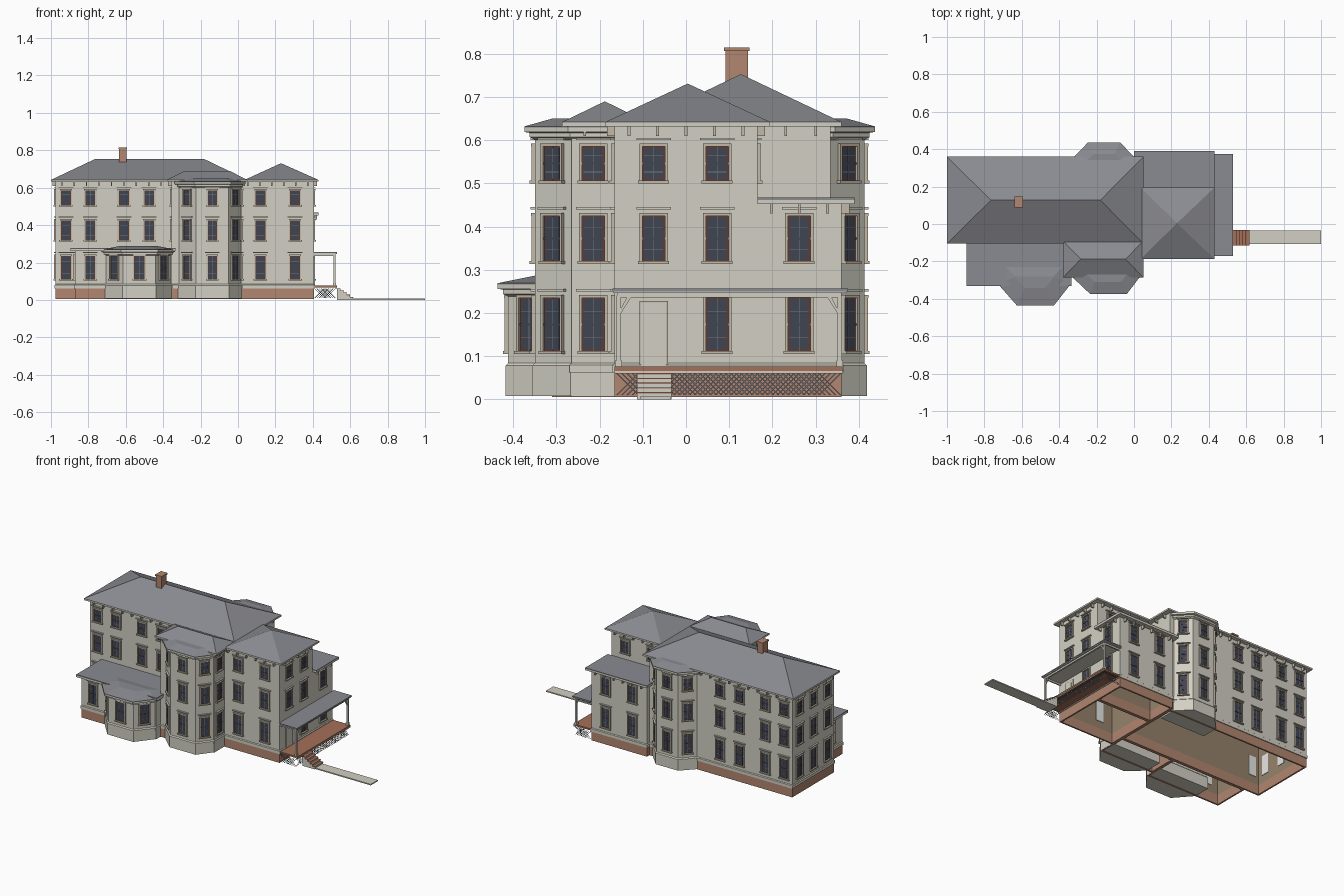
import bpy, bmesh, math
from mathutils import Vector

cube = bpy.data.objects.get("Cube")
if cube:
    bpy.data.objects.remove(cube)

# Colours
def material(name, rgb):
    m = bpy.data.materials.new(name)
    m.use_nodes = True
    c = [((v / 255 + 0.055) / 1.055) ** 2.4 for v in rgb] + [1]
    m.diffuse_color = c
    m.node_tree.nodes["Principled BSDF"].inputs["Base Color"].default_value = c
    return m

WALL, ROOF, BRICK, GLASS, SASH, BAR, INNER, WOOD, PALE, TRIM = range(10)
MATS = [material("cream siding", (210, 208, 195)), material("slate roof", (138, 139, 145)),
        material("brick", (178, 134, 112)), material("dark glass", (64, 69, 81)),
        material("dark red sash", (98, 58, 50)), material("grey glazing bar", (118, 122, 128)),
        material("brown interior", (150, 130, 108)), material("porch wood", (165, 112, 88)),
        material("white shade", (245, 245, 242)), material("beige trim", (196, 186, 168))]

# Helpers
def finish(name, bm, normals=True):
    if normals:
        bmesh.ops.recalc_face_normals(bm, faces=bm.faces)
    me = bpy.data.meshes.new(name)
    bm.to_mesh(me)
    bm.free()
    for m in MATS:
        me.materials.append(m)
    ob = bpy.data.objects.new(name, me)
    bpy.context.collection.objects.link(ob)
    return ob

def add_box(bm, lo, hi, mat):
    vs = [bm.verts.new((x, y, z)) for z in (lo[2], hi[2])
          for x, y in ((lo[0], lo[1]), (hi[0], lo[1]), (hi[0], hi[1]), (lo[0], hi[1]))]
    faces = [vs[3::-1], vs[4:]] + [[vs[i], vs[(i + 1) % 4], vs[(i + 1) % 4 + 4], vs[i + 4]] for i in range(4)]
    for f in faces:
        bm.faces.new(f).material_index = mat

def boxes(name, items):
    bm = bmesh.new()
    for lo, hi, mat in items:
        add_box(bm, lo, hi, mat)
    return finish(name, bm)

def loft(name, rings, mat, top=True, bottom=True):
    bm = bmesh.new()
    loops = [[bm.verts.new((x, y, z)) for x, y in pts] for pts, z in rings]
    n = len(loops[0])
    for a, b in zip(loops, loops[1:]):
        for i in range(n):
            bm.faces.new((a[i], a[(i + 1) % n], b[(i + 1) % n], b[i]))
    if top:
        bm.faces.new(loops[-1])
    if bottom:
        bm.faces.new(loops[0][::-1])
    bmesh.ops.remove_doubles(bm, verts=bm.verts, dist=0.0001)
    for f in bm.faces:
        f.material_index = mat
    return finish(name, bm)

def offset(poly, d):
    out = []
    for i, p in enumerate(poly):
        e = [Vector(p) - Vector(poly[i - 1]), Vector(poly[(i + 1) % len(poly)]) - Vector(p)]
        n1, n2 = [Vector((v.y, -v.x)).normalized() for v in e]
        out.append(tuple(Vector(p) + (n1 + n2) * d / (1 + n1.dot(n2))))
    return out

def rect(x0, x1, y0, y1):
    return [(x0, y0), (x1, y0), (x1, y1), (x0, y1)]

# Windows: one shared mesh per size, local front faces -y
cache = {}
def window(x, y, angle, z0, z1, w=0.052):
    key = (round(z1 - z0, 3), w)
    if key not in cache:
        h, a = z1 - z0, w / 2
        parts = [((-a, -.002, 0), (a, 0, h), SASH),
                 ((-a + .004, -.003, .003), (a - .004, 0, h - .003), GLASS),
                 ((-a, -.005, h / 2 - .002), (a, 0, h / 2 + .002), GLASS),
                 ((-.0008, -.004, 0), (.0008, 0, h), BAR),
                 ((-a - .007, -.009, h), (a + .007, 0, h + .007), TRIM),
                 ((-a - .01, -.012, -.007), (a + .01, 0, 0), TRIM),
                 ((-a - .014, -.010, h + .015), (a + .014, 0, h + .020), WALL),
                 ((-a, .009, 0), (a, .013, h), PALE)]
        for s in (-1, 1):
            xs = sorted((s * a, s * (a + .007)))
            parts.append(((xs[0], -.008, 0), (xs[1], 0, h), TRIM))
            zc = h * (.5 + s * .25)
            parts.append(((-a + .004, -.004, zc - .0008), (a - .004, 0, zc + .0008), BAR))
        ob = boxes("window", parts)
        cache[key] = ob.data
    else:
        ob = bpy.data.objects.new("window", cache[key])
        bpy.context.collection.objects.link(ob)
    ob.location = (x, y, z0)
    ob.rotation_euler.z = angle + math.pi / 2

FLOORS = {1: (.112, .235), 2: (.32, .425), 3: (.507, .585)}
EAST, NORTH, WEST, SOUTH = 0, math.pi / 2, math.pi, -math.pi / 2

def windows(spots, angle, floors, w=0.052):
    for x, y in spots:
        for f in floors:
            window(x, y, angle, *FLOORS[f], w)

# Rectangular blocks: hollow brick base, siding, interior lining, eave and brackets
def block(name, x0, x1, y0, y1, top, eaves, fringe=True):
    r = rect(x0, x1, y0, y1)
    inner = offset(r, -.01)
    loft(name + "_foundation", [(inner, .065), (inner, .005), (r, .005), (r, .065)], BRICK, False, False)
    loft(name + "_walls", [(r, .065), (r, top)], WALL, True, False)
    loft(name + "_lining", [(inner, .065), (inner, top - .02)], INNER, True, False)
    skirt = offset(r, .005)
    loft(name + "_water_table", [(r, .062), (skirt, .062), (skirt, .08), (r, .084)], WALL, False, False)
    loft(name + "_eave", [(eaves, top - .003), (eaves, top + .007)], WALL)
    if not fringe:
        return
    items = []
    for sx0, sx1, sy0, sy1, along in ((x0, x1, y0 - .018, y0, 0), (x0, x1, y1, y1 + .018, 0),
                                      (x0 - .018, x0, y0, y1, 1), (x1, x1 + .018, y0, y1, 1)):
        length = (sy1 - sy0) if along else (sx1 - sx0)
        n = max(2, round(length / .065))
        for i in range(n):
            t = (i + .5) * length / n
            lo = (sx0, sy0 + t - .003) if along else (sx0 + t - .003, sy0)
            hi = (sx1, sy0 + t + .003) if along else (sx0 + t + .003, sy1)
            items.append(((*lo, top - .025), (*hi, top), TRIM))
    boxes(name + "_brackets", items)

main_eave, tower_eave = rect(-1, .05, -.105, .36), rect(-.38, .05, -.287, -.09)
wing_eave, rear_eave = rect(.035, .43, -.187, .195), rect(0, .43, .165, .39)
low_eave = rect(-.895, -.335, -.332, -.07)
block("main_house", -.975, .02, -.08, .335, .635, main_eave)
block("front_tower", -.355, .02, -.265, -.08, .635, tower_eave)
block("side_wing", .02, .405, -.165, .165, .635, wing_eave)
block("rear_wing", .02, .405, .165, .36, .455, rear_eave)
block("front_annex", -.872, -.355, -.31, -.08, .265, low_eave, False)

# Roofs
def hip(name, eave, xa, xb, y, z):
    loft(name, [(eave, .642), ([(xa, y), (xb, y), (xb, y), (xa, y)], z)], ROOF, False)

hip("main_roof", main_eave, -.765, -.18, .127, .753)
hip("tower_roof", tower_eave, -.285, -.045, -.188, .69)
hip("side_wing_roof", wing_eave, .23, .23, .004, .731)
loft("rear_wing_roof", [(rear_eave, .462), (rear_eave, .467)], ROOF)
loft("annex_roof", [(low_eave, .272), (low_eave, .278)], ROOF)

# Polygonal bays
def bay(name, xs, y_wall, y_front, top, rise, inset, floors, w):
    s = 1 if y_front > y_wall else -1
    back = y_wall - s * .1
    p = [(xs[0], back), (xs[0], y_wall), (xs[1], y_front), (xs[2], y_front), (xs[3], y_wall), (xs[3], back)]
    if s > 0:
        p.reverse()
    base, mould, eave = offset(p, .006), offset(p, .012), offset(p, .024)
    loft(name + "_walls", [(p, .01), (p, top)], WALL)
    loft(name + "_base", [(base, .008), (base, .078), (p, .084)], WALL)
    loft(name + "_cornice", [(p, top - .024), (mould, top - .018), (mould, top - .008), (eave, top - .006),
                             (eave, top + .004)], WALL)
    loft(name + "_roof", [(eave, top + .004), (eave, top + .007), (offset(p, -inset), top + rise)], ROOF)
    for a, b in zip(p[1:4], p[2:5]):
        ang = math.atan2(a[0] - b[0], b[1] - a[1])
        windows([((a[0] + b[0]) / 2, (a[1] + b[1]) / 2)], ang, floors, w)

bay("tower_bay", (-.315, -.225, -.05, .015), -.265, -.35, .625, .025, .04, (1, 2, 3), .048)
bay("rear_bay", (-.31, -.235, -.085, -.01), .335, .413, .625, .025, .04, (1, 2, 3), .048)
bay("annex_bay", (-.705, -.615, -.44, -.36), -.31, -.412, .262, .026, .07, (1,), .055)

# Window rows
columns = (-.92, -.79, -.61, -.475)
windows([(x, -.08) for x in columns], SOUTH, (2, 3))
windows([(-.92, -.08), (-.79, -.31)], SOUTH, (1,))
windows([(x, .335) for x in columns], NORTH, (1, 2, 3))
windows([(-.975, y) for y in (-.01, .127, .265)], WEST, (1, 2, 3))
windows([(-.872, -.2)], WEST, (1,))
windows([(-.355, -.175)], WEST, (2, 3))
windows([(.02, -.215)], EAST, (1, 2, 3))
windows([(x, -.165) for x in (.12, .305)], SOUTH, (1, 2, 3))
windows([(.405, -.075)], EAST, (2, 3))
windows([(.405, .072)], EAST, (1, 2, 3))
windows([(.405, .262)], EAST, (1, 2))
windows([(x, .165) for x in (.12, .305)], NORTH, (3,))
windows([(x, .36) for x in (.12, .305)], NORTH, (1, 2))

# Front door
boxes("front_door", [((.405, -.108, .078), (.409, -.042, .228), TRIM), ((.405, -.104, .078), (.411, -.046, .224), WALL),
                     ((.405, -.095, .09), (.413, -.078, .21), WALL), ((.405, -.072, .09), (.413, -.055, .21), WALL)])

# Chimney
boxes("chimney", [((-.635, .092, .64), (-.597, .143, .808), BRICK), ((-.639, .088, .806), (-.593, .147, .815), BRICK)])

# Porch
boxes("porch_deck", [((.405, -.165, .066), (.53, .362, .076), WOOD), ((.522, -.166, .06), (.528, .363, .07), WALL)])
boxes("porch_roof", [((.405, -.17, .25), (.53, .375, .257), ROOF), ((.405, -.168, .246), (.528, .373, .25), WALL),
                     ((.51, -.16, .236), (.52, .36, .247), WALL), ((.405, -.16, .236), (.52, -.152, .247), WALL),
                     ((.405, .352, .236), (.52, .36, .247), WALL)])
for y, s in ((-.156, 1), (.356, -1)):
    boxes("porch_post", [((.51, y - .005, .076), (.52, y + .005, .24), WALL),
                         ((.507, y - .008, .076), (.523, y + .008, .09), WALL)])
    brace = loft("porch_brace", [([(.512, y), (.518, y), (.518, y + s * .006), (.512, y + s * .006)], .2),
                                 ([(.512, y + s * .02), (.518, y + s * .02), (.518, y + s * .03),
                                   (.512, y + s * .03)], .238)], WALL)

# Crossed lattice under the porch
def lattice(name, start, end):
    a, b = Vector(start), Vector(end)
    d = (b - a).normalized()
    length, h = (b - a).length, .05
    bm = bmesh.new()
    for i in range(int((length - h) / .012) + 1):
        for s in (0, 1):
            t0, t1 = i * .012 + s * h, i * .012 + (1 - s) * h
            pts = [(t0, .01), (t0 + .004, .01), (t1 + .004, .01 + h), (t1, .01 + h)]
            f = bm.faces.new([bm.verts.new((*(a + d * t), z)) for t, z in pts])
            f.material_index = BAR
    finish(name, bm, False)

lattice("porch_lattice_east", (.518, -.162), (.518, .36))
lattice("porch_lattice_south", (.408, -.162), (.518, -.162))
lattice("porch_lattice_north", (.408, .36), (.518, .36))

# Steps and garden path
steps = []
for i in range(5):
    x, z = .53 + i * .017, .058 - i * .011
    steps += [((x, -.113, 0), (x + .017, -.033, z), WALL), ((x, -.115, z), (x + .019, -.031, z + .003), WOOD)]
boxes("porch_steps", steps)
boxes("garden_path", [((.612, -.107, 0), (1, -.036, .007), WALL)])
